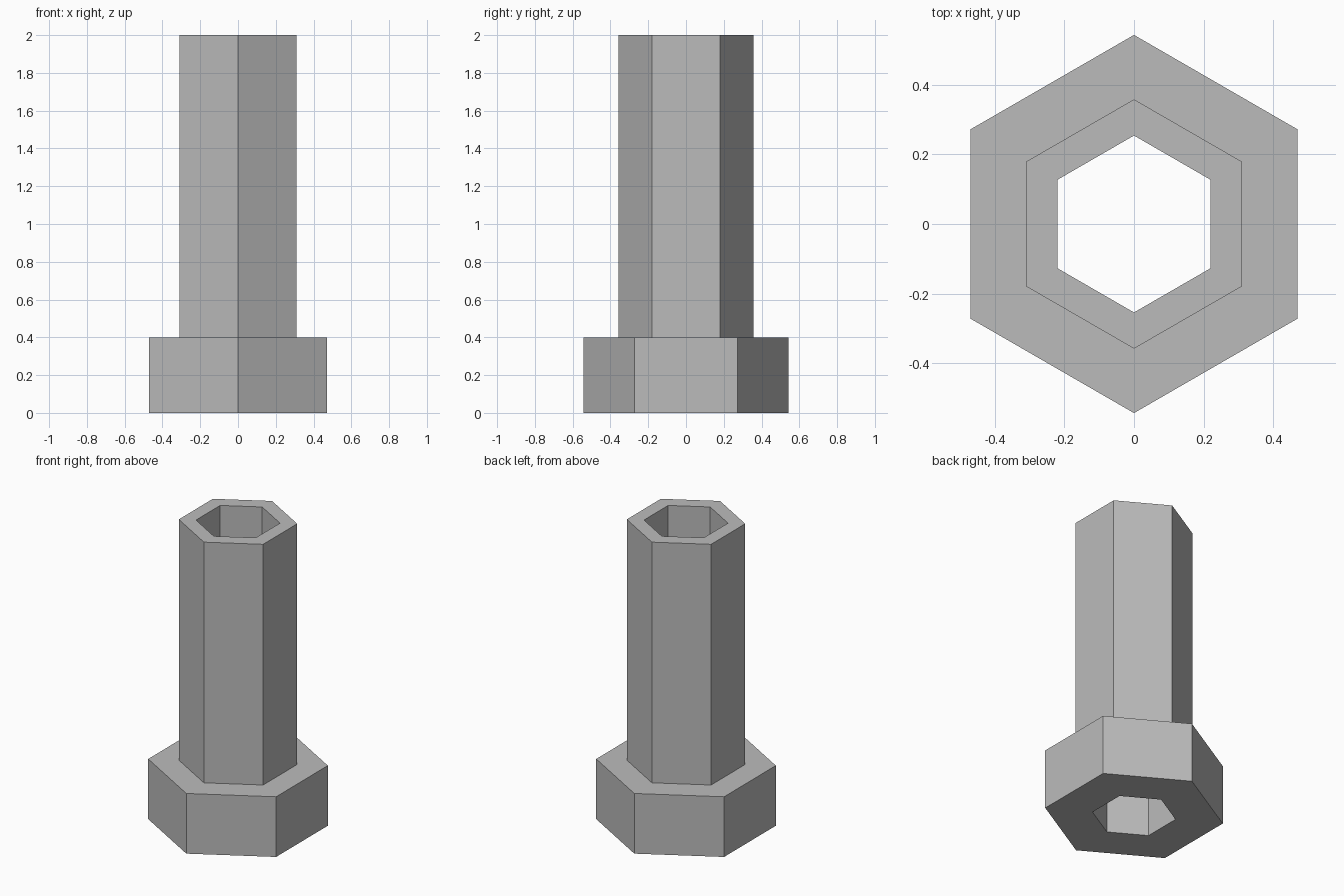
import bpy
import bmesh
from math import sin, cos, pi

cube = bpy.data.objects.get("Cube")
if cube:
    bpy.data.objects.remove(cube, do_unlink=True)

SIDES = 6
HEAD_R, SHANK_R, BORE_R = 0.543, 0.358, 0.254
HEAD_H, TOTAL_H = 0.4, 2.0

# Plain grey metal
grey = bpy.data.materials.new("grey metal")
grey.use_nodes = True
colour = (0.5, 0.5, 0.5, 1.0)
grey.diffuse_color = colour
grey.node_tree.nodes["Principled BSDF"].inputs["Base Color"].default_value = colour


def hex_ring(bm, radius, z):
    """Hexagon of vertices with corners on the front and back."""
    angles = [pi / 2 + 2 * pi * i / SIDES for i in range(SIDES)]
    return [bm.verts.new((radius * cos(a), radius * sin(a), z)) for a in angles]


# Hollow hex bolt: closed half-section swept round six sides
section = [(BORE_R, 0), (HEAD_R, 0), (HEAD_R, HEAD_H),
           (SHANK_R, HEAD_H), (SHANK_R, TOTAL_H), (BORE_R, TOTAL_H)]
bm = bmesh.new()
rings = [hex_ring(bm, r, z) for r, z in section]
for k, low in enumerate(rings):
    high = rings[(k + 1) % len(rings)]
    for i in range(SIDES):
        j = (i + 1) % SIDES
        bm.faces.new((low[i], low[j], high[j], high[i]))
bmesh.ops.recalc_face_normals(bm, faces=bm.faces)

mesh = bpy.data.meshes.new("hollow_hex_bolt")
bm.to_mesh(mesh)
bm.free()
mesh.materials.append(grey)
bolt = bpy.data.objects.new("hollow_hex_bolt", mesh)
bpy.context.collection.objects.link(bolt)
